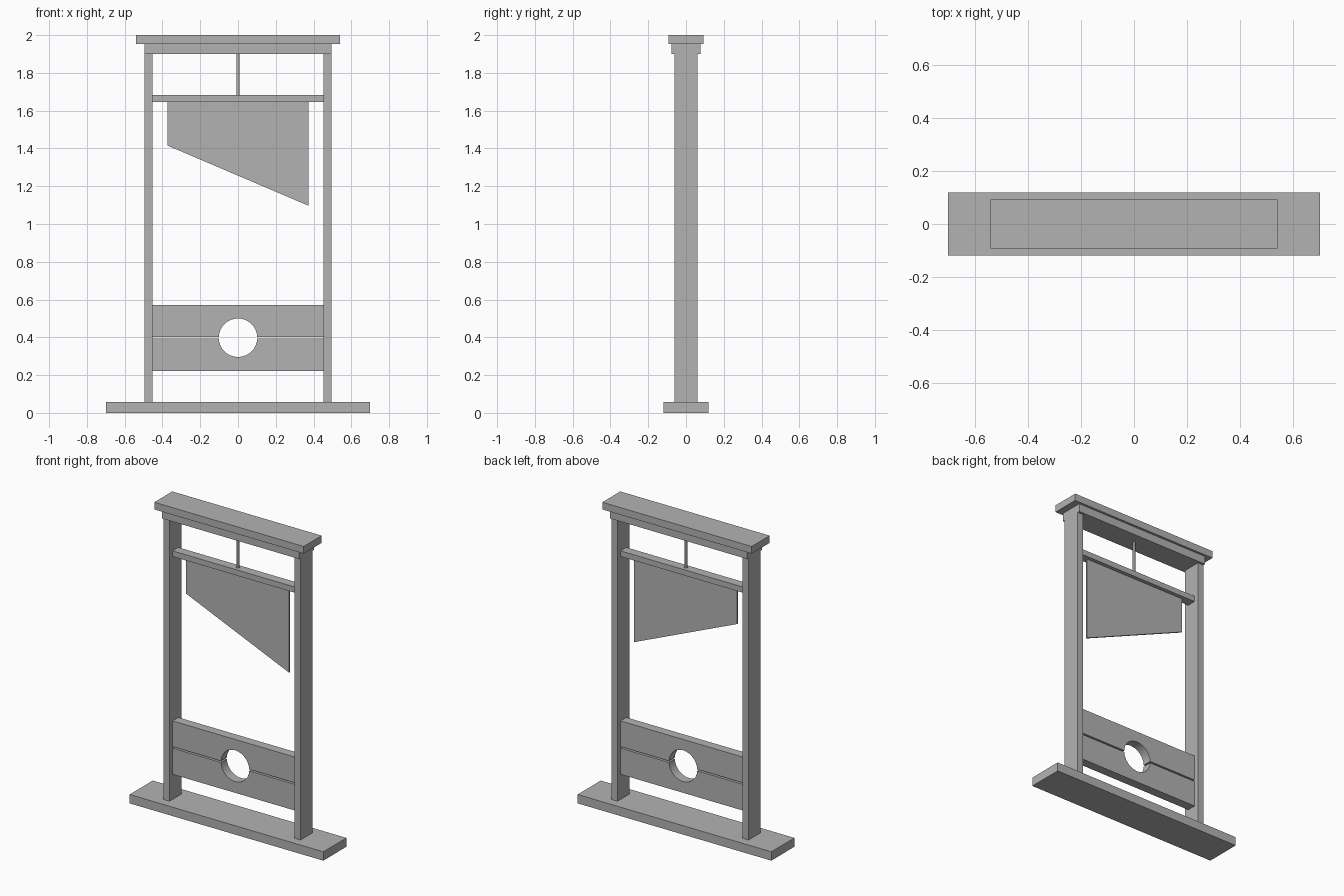
import bpy, bmesh, math

if "Cube" in bpy.data.objects:
    bpy.data.objects.remove(bpy.data.objects["Cube"])

grey = bpy.data.materials.new("plain_grey")
grey.diffuse_color = (0.45, 0.45, 0.45, 1)
grey.use_nodes = True
grey.node_tree.nodes["Principled BSDF"].inputs["Base Color"].default_value = grey.diffuse_color


def extrude_profile(name, pts, half_depth):
    """Extrude an x-z outline symmetrically along y."""
    bm = bmesh.new()
    face = bm.faces.new([bm.verts.new((x, -half_depth, z)) for x, z in pts])
    out = bmesh.ops.extrude_face_region(bm, geom=[face])
    verts = [g for g in out["geom"] if isinstance(g, bmesh.types.BMVert)]
    bmesh.ops.translate(bm, verts=verts, vec=(0, 2 * half_depth, 0))
    bmesh.ops.recalc_face_normals(bm, faces=bm.faces)
    mesh = bpy.data.meshes.new(name)
    bm.to_mesh(mesh)
    bm.free()
    mesh.materials.append(grey)
    obj = bpy.data.objects.new(name, mesh)
    bpy.context.collection.objects.link(obj)
    return obj


def box(name, x0, x1, z0, z1, half_depth):
    return extrude_profile(name, [(x0, z0), (x1, z0), (x1, z1), (x0, z1)], half_depth)


# Frame: base plank, two posts, lintel and cap
box("base", -0.70, 0.70, 0, 0.058, 0.119)
for side, x in (("left", -0.4735), ("right", 0.4735)):
    box(side + "_post", x - 0.0215, x + 0.0215, 0.058, 1.90, 0.061)
box("lintel", -0.495, 0.495, 1.90, 1.953, 0.077)
box("cap", -0.54, 0.54, 1.953, 2.0, 0.0925)

# Blade hanging from a crossbar
box("crossbar", -0.452, 0.452, 1.645, 1.682, 0.03)
extrude_profile("blade", [(-0.373, 1.645), (-0.373, 1.415),
                          (0.373, 1.097), (0.373, 1.645)], 0.005)

# Rope
bpy.ops.mesh.primitive_cylinder_add(vertices=16, radius=0.008, depth=0.218,
                                    location=(0, 0, 1.791))
rope = bpy.context.object
rope.name = "rope"
rope.data.materials.append(grey)

# Two stock boards, each with half of the round hole
MID, RADIUS, GAP, STEPS = 0.398, 0.102, 0.005, 16
boards = []
for name, sign, edge in (("upper_stock", 1, 0.571), ("lower_stock", -1, 0.222)):
    start = math.asin(GAP / RADIUS)
    arc = []
    for i in range(STEPS + 1):
        a = start + (math.pi - 2 * start) * i / STEPS
        arc.append((RADIUS * math.cos(a), MID + sign * RADIUS * math.sin(a)))
    inner = MID + sign * GAP
    outline = [(0.452, inner)] + arc + [(-0.452, inner), (-0.452, edge), (0.452, edge)]
    boards.append(extrude_profile(name, outline, 0.03))

# Smooth the round surfaces only
bpy.ops.object.select_all(action='DESELECT')
for obj in boards + [rope]:
    obj.select_set(True)
bpy.context.view_layer.objects.active = rope
bpy.ops.object.shade_smooth_by_angle(angle=math.radians(30))
